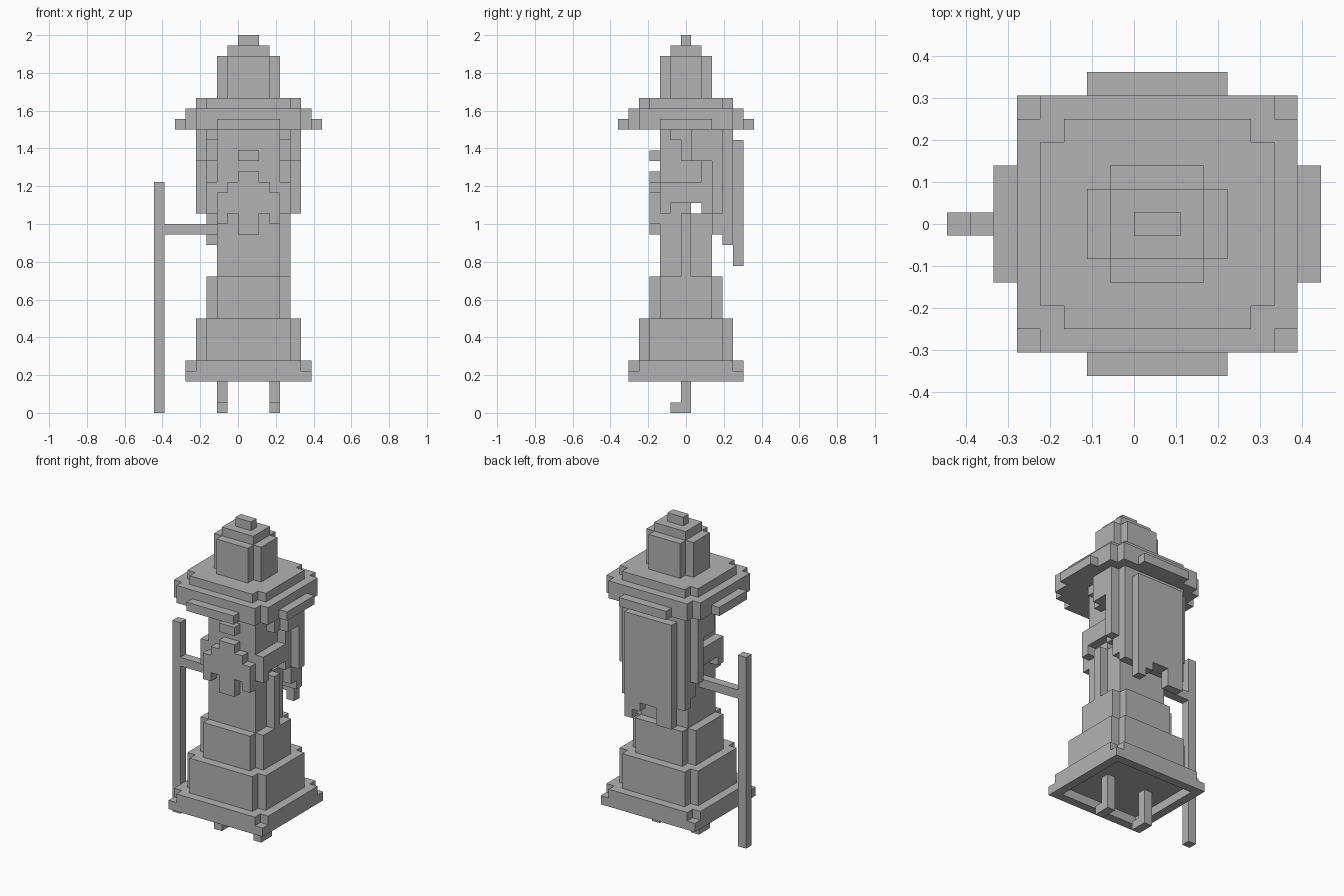
import bpy, bmesh, math

if "Cube" in bpy.data.objects:
    bpy.data.objects.remove(bpy.data.objects["Cube"])

V = 2 / 36  # edge length of one block

grey = bpy.data.materials.new("dark_grey")
grey.diffuse_color = (.45, .45, .45, 1)
grey.use_nodes = True
grey.node_tree.nodes["Principled BSDF"].inputs["Base Color"].default_value = grey.diffuse_color


def cells(boxes):
    """Unit cells filled by boxes (x0, x1, y0, y1, z0, z1); y lies on half steps."""
    out = set()
    for x0, x1, y0, y1, z0, z1 in boxes:
        out |= {(x, y, z) for x in range(x0, x1)
                for y in range(int(y0 + .5), int(y1 + .5)) for z in range(z0, z1)}
    return out


def part(name, add, cut=()):
    """Outer skin of a block volume, merged into large flat faces."""
    solid = cells(add) - cells(cut)
    bm = bmesh.new()
    for c in solid:
        for axis in range(3):
            for side in (0, 1):
                n = list(c)
                n[axis] += 2 * side - 1
                if tuple(n) in solid:
                    continue
                quad = []
                for a, b in ((0, 0), (1, 0), (1, 1), (0, 1)):
                    p = list(c)
                    p[axis] += side
                    p[(axis + 1) % 3] += a
                    p[(axis + 2) % 3] += b
                    quad.append(bm.verts.new((p[0] * V, (p[1] - .5) * V, p[2] * V)))
                bm.faces.new(quad if side else quad[::-1])
    bmesh.ops.remove_doubles(bm, verts=bm.verts[:], dist=1e-4)
    bmesh.ops.dissolve_limit(bm, angle_limit=math.radians(1),
                             verts=bm.verts[:], edges=bm.edges[:])
    me = bpy.data.meshes.new(name)
    bm.to_mesh(me)
    bm.free()
    me.materials.append(grey)
    ob = bpy.data.objects.new(name, me)
    bpy.context.collection.objects.link(ob)
    return ob


def block(hx, hy, z0, z1):
    """Box centred on the body axis (x = 1)."""
    return (1 - hx, 1 + hx, -hy, hy, z0, z1)


def notched(hx, hy, z0, z1):
    """Centred box with its four corner columns missing."""
    return [block(hx, hy - 1, z0, z1), block(hx - 1, hy, z0, z1)]


def sides(boxes):
    """Boxes plus their mirror images across the body axis."""
    return boxes + [(2 - b[1], 2 - b[0], *b[2:]) for b in boxes]


# Robe: hollow hem and two narrowing tiers
part("robe_hem", [block(6, 5.5, 3, 4)] + notched(6, 5.5, 4, 5), [block(5, 4.5, 3, 4)])
part("robe_skirt", notched(5, 4.5, 5, 9))
part("robe_waist", notched(4, 3.5, 9, 13))
part("torso", [block(3, 2.5, 13, 19)])

# Legs with toes
for name, x in (("right_leg", -2), ("left_leg", 3)):
    part(name, [(x, x + 1, -.5, .5, 0, 4), (x, x + 1, -1.5, .5, 0, 1)])

# Arms and staff
part("hanging_arm", [(4, 5, -.5, .5, 13, 19)])
part("staff_arm", [(-7, -2, -.5, .5, 17, 18)])
part("staff", [(-8, -7, -.5, .5, 0, 22)])

# Head and facial features
part("head", [(-2, 4, -2.5, 2.5, 20, 27)])
part("nose", [(0, 2, -3.5, -2.5, 24, 25)])
part("moustache", [(0, 2, -3.5, -2.5, 22, 23)])
part("mouth", [(0, 2, -3.5, -2.5, 21, 22)])
part("beard", [(-1, 0, -3.5, -2.5, 21, 22), (2, 3, -3.5, -2.5, 21, 22),
               (-2, 4, -3.5, -2.5, 20, 21),
               (-1, 3, -3.5, -2.5, 19, 20), (0, 2, -3.5, -2.5, 17, 19),
               (-2, 4, -2.5, .5, 19, 20)]
     + sides([(4, 5, -2.5, 2.5, 20, 22), (3, 4, -3.5, -2.5, 18, 20),
              (4, 5, -2.5, -1.5, 19, 20)]))

# Hair: side locks stepping back from the face, then layers behind the head
part("hair_sides", sides([(4, 5, -1.5, 2.5, 26, 27), (4, 5, -.5, 2.5, 24, 26),
                          (4, 5, 1.5, 2.5, 19, 24), (5, 6, .5, 3.5, 24, 27),
                          (5, 6, 2.5, 3.5, 19, 24)]))
part("hair_back", [(-3, 5, 2.5, 3.5, 17, 27), (-3, 5, 3.5, 4.5, 16, 27),
                   (-2, 4, 4.5, 5.5, 14, 26)],
     [(2, 3, 4.5, 5.5, 14, 15), (0, 2, 4.5, 5.5, 14, 16)])

# Hat: drooping brim edge, stepped brim, crown and tip
part("hat_brim_edge",
     [block(7, 2.5, 27, 28), block(6, 4.5, 27, 28), block(5, 5.5, 27, 28), block(3, 6.5, 27, 28)])
part("hat_brim", notched(6, 5.5, 28, 29) + notched(5, 4.5, 29, 30))
part("hat_crown", notched(3, 2.5, 30, 34))
part("hat_tip", [block(2, 1.5, 34, 35), block(1, .5, 35, 36)])
